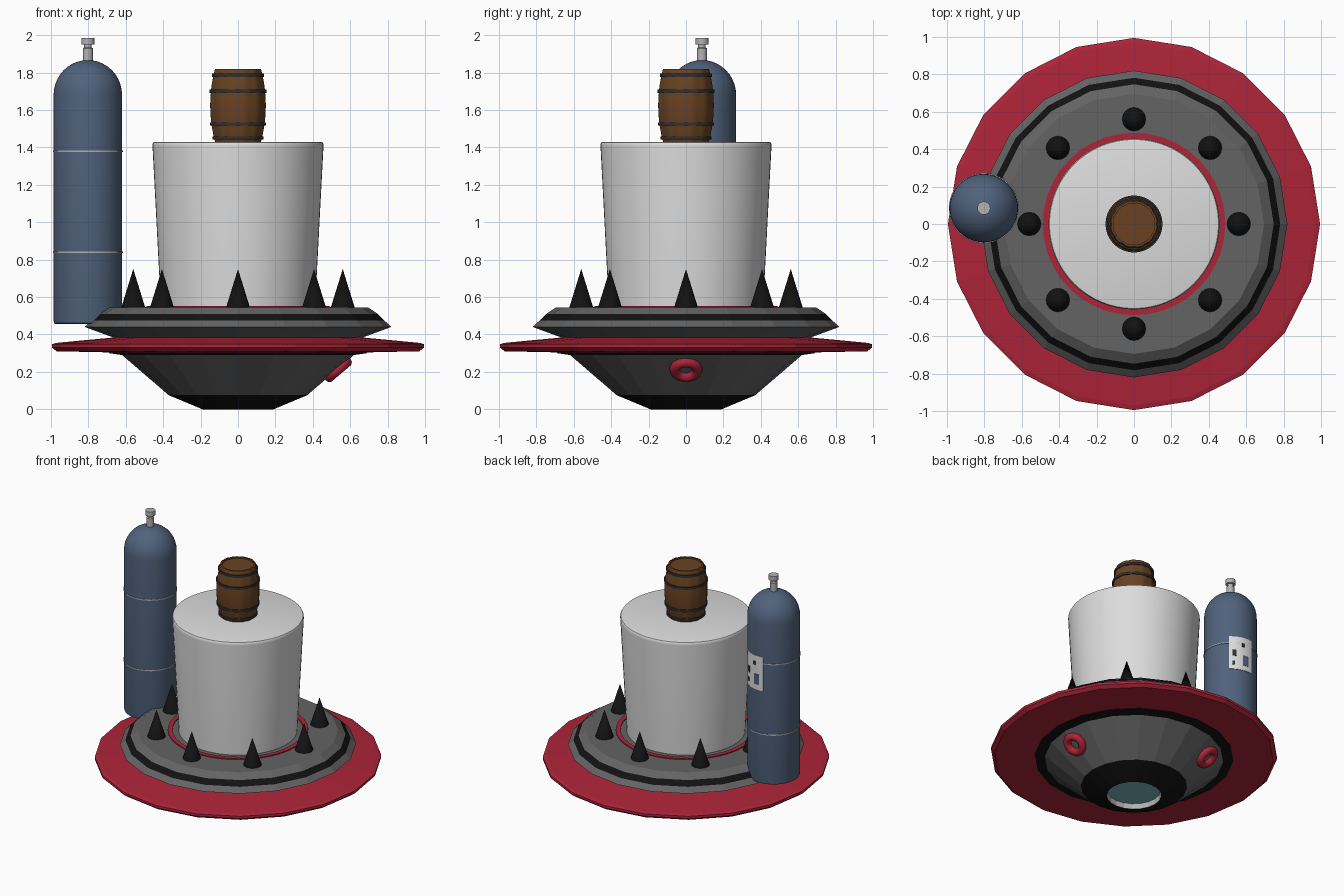
import bpy, bmesh, math
from mathutils import Vector

if "Cube" in bpy.data.objects:
    bpy.data.objects.remove(bpy.data.objects["Cube"])


def material(name, rgb):
    m = bpy.data.materials.new(name)
    m.diffuse_color = (*rgb, 1)
    m.use_nodes = True
    m.node_tree.nodes["Principled BSDF"].inputs["Base Color"].default_value = m.diffuse_color
    return m


RED = material("red", (0.42, 0.018, 0.04))
GREY = material("mid_grey", (0.125, 0.125, 0.125))
BLACK = material("black", (0.006, 0.006, 0.006))
WHITE = material("white", (0.72, 0.72, 0.72))
BLUE = material("slate_blue", (0.08, 0.122, 0.2))
SILVER = material("silver", (0.45, 0.45, 0.45))
BROWN = material("brown", (0.14, 0.055, 0.016))
IRON = material("dark_iron", (0.03, 0.03, 0.03))
TEAL = material("teal", (0.19, 0.48, 0.5))


def lathe(name, profile, mats, sides=48, closed=False, center=(0, 0), smooth=True,
          arc=None, groove=0):
    """Spin (radius, z) points; mats holds one material, or one per profile segment."""
    segs = len(profile) if closed else len(profile) - 1
    if not isinstance(mats, list):
        mats = [mats] * segs
    a0, a1 = arc or (0, 360)
    cols = sides + 1 if arc else sides
    me = bpy.data.meshes.new(name)
    slots = list(dict.fromkeys(mats))
    for m in slots:
        me.materials.append(m)
    bm = bmesh.new()
    grid = []
    for i in range(cols):
        a = math.radians(a0 + (a1 - a0) * i / sides)
        k = 0.965 if groove and i % groove == 0 else 1
        grid.append([bm.verts.new((center[0] + r * k * math.cos(a),
                                   center[1] + r * k * math.sin(a), z)) for r, z in profile])
    for i in range(sides):
        p, q = grid[i], grid[(i + 1) % cols]
        for j in range(segs):
            n = (j + 1) % len(profile)
            f = bm.faces.new((p[j], q[j], q[n], p[n]))
            f.material_index = slots.index(mats[j])
    bmesh.ops.remove_doubles(bm, verts=bm.verts, dist=1e-5)
    if arc:
        bmesh.ops.holes_fill(bm, edges=bm.edges, sides=4)
    bmesh.ops.recalc_face_normals(bm, faces=bm.faces)
    bm.to_mesh(me)
    bm.free()
    ob = bpy.data.objects.new(name, me)
    bpy.context.collection.objects.link(ob)
    if smooth:
        bpy.ops.object.select_all(action='DESELECT')
        bpy.context.view_layer.objects.active = ob
        ob.select_set(True)
        bpy.ops.object.shade_smooth_by_angle(angle=math.radians(35))
    return ob


def band(name, r, z, h, t, mat, **kw):
    """Thin hoop around radius r, centred on height z."""
    return lathe(name, [(r - t, z - h / 2), (r + t, z - h / 2),
                        (r + t, z + h / 2), (r - t, z + h / 2)], mat, closed=True, **kw)


# Saucer: lower hull with recessed lens
lathe("lower_hull",
      [(0, 0.04), (0.185, 0.04), (0.19, 0), (0.37, 0.075), (0.62, 0.29), (0.69, 0.30), (0.69, 0.36)],
      [TEAL, SILVER, BLACK, GREY, BLACK, BLACK], sides=20, smooth=False)

# Saucer: wide red rim
lathe("red_rim",
      [(0.64, 0.303), (0.97, 0.31), (0.995, 0.33), (0.995, 0.348), (0.97, 0.355), (0.6, 0.39)],
      RED, sides=20, closed=True, smooth=False)

# Saucer: upper deck with a black stripe
lathe("upper_deck",
      [(0.55, 0.385), (0.67, 0.385), (0.82, 0.44), (0.782, 0.475), (0.747, 0.51), (0.695, 0.545), (0, 0.548)],
      [GREY, GREY, GREY, BLACK, GREY, GREY], sides=20, smooth=False)
lathe("deck_trim_ring", [(0.455, 0.54), (0.488, 0.54), (0.488, 0.553), (0.455, 0.553)],
      RED, sides=40, closed=True)

# Spikes on the deck
for i in range(8):
    a = math.radians(45 * i)
    d = 0.56 if i % 2 == 0 else 0.575
    lathe(f"spike_{i + 1}", [(0, 0.54), (0.065, 0.54), (0, 0.75)], BLACK, sides=16,
          center=(d * math.cos(a), d * math.sin(a)))

# Red portholes on the lower hull, lying on its slope
for i, deg in enumerate((0, 122)):
    a = math.radians(deg)
    n = Vector((0.646 * math.cos(a), 0.646 * math.sin(a), -0.763))
    bpy.ops.mesh.primitive_torus_add(
        major_segments=24, minor_segments=10, major_radius=0.06, minor_radius=0.028,
        location=(0.535 * math.cos(a), 0.535 * math.sin(a), 0.212),
        rotation=n.to_track_quat('Z', 'Y').to_euler())
    ob = bpy.context.object
    ob.name = f"porthole_ring_{i + 1}"
    ob.data.materials.append(RED)
    bpy.ops.object.shade_smooth_by_angle(angle=math.radians(60))

# White tapered drum
lathe("white_drum",
      [(0, 0.545), (0.412, 0.545), (0.457, 1.405), (0.457, 1.418), (0.452, 1.427), (0.442, 1.43), (0, 1.43)],
      WHITE, sides=64)


# Barrel with staves, hoops and sunken lid
def barrel_radius(z):
    return 0.15 - 0.026 * ((z - 1.625) / 0.195) ** 2


stave = [(barrel_radius(z), z) for z in [1.43 + 0.39 * i / 10 for i in range(11)]]
lathe("barrel_body", [(0, 1.43)] + stave + [(0.112, 1.82), (0.112, 1.81), (0, 1.81)],
      BROWN, sides=48, groove=4)
for i, z in enumerate((1.45, 1.525, 1.70, 1.785)):
    band(f"barrel_hoop_{i + 1}", barrel_radius(z), z, 0.018, 0.006, IRON)

# Gas tank
TANK = (-0.803, 0.085)
dome = [(0.183 * math.cos(t), 1.68 + 0.187 * math.sin(t))
        for t in [math.radians(9 * i) for i in range(10)]]
lathe("tank_body", [(0, 0.455), (0.17, 0.455), (0.18, 0.46), (0.183, 0.475)] + dome + [(0, 1.867)],
      BLUE, center=TANK)
for i, z in enumerate((0.84, 1.38)):
    band(f"tank_band_{i + 1}", 0.183, z, 0.008, 0.004, SILVER, center=TANK)
lathe("tank_valve",
      [(0, 1.85), (0.027, 1.85), (0.027, 1.93), (0.02, 1.935), (0.02, 1.95), (0.035, 1.95),
       (0.035, 1.985), (0, 1.985)], SILVER, sides=24, center=TANK)

# Label plate on the tank with plain marks
band("tank_label", 0.184, 1.30, 0.26, 0.003, WHITE, sides=12, arc=(47, 102), center=TANK)
for i, (a0, a1, z, h, m) in enumerate(((78, 92, 1.25, 0.08, BLUE), (54, 63, 1.30, 0.05, IRON),
                                       (76, 82, 1.37, 0.03, IRON), (54, 60, 1.22, 0.03, IRON))):
    band(f"label_mark_{i + 1}", 0.1865, z, h, 0.002, m, sides=4, arc=(a0, a1), center=TANK)
